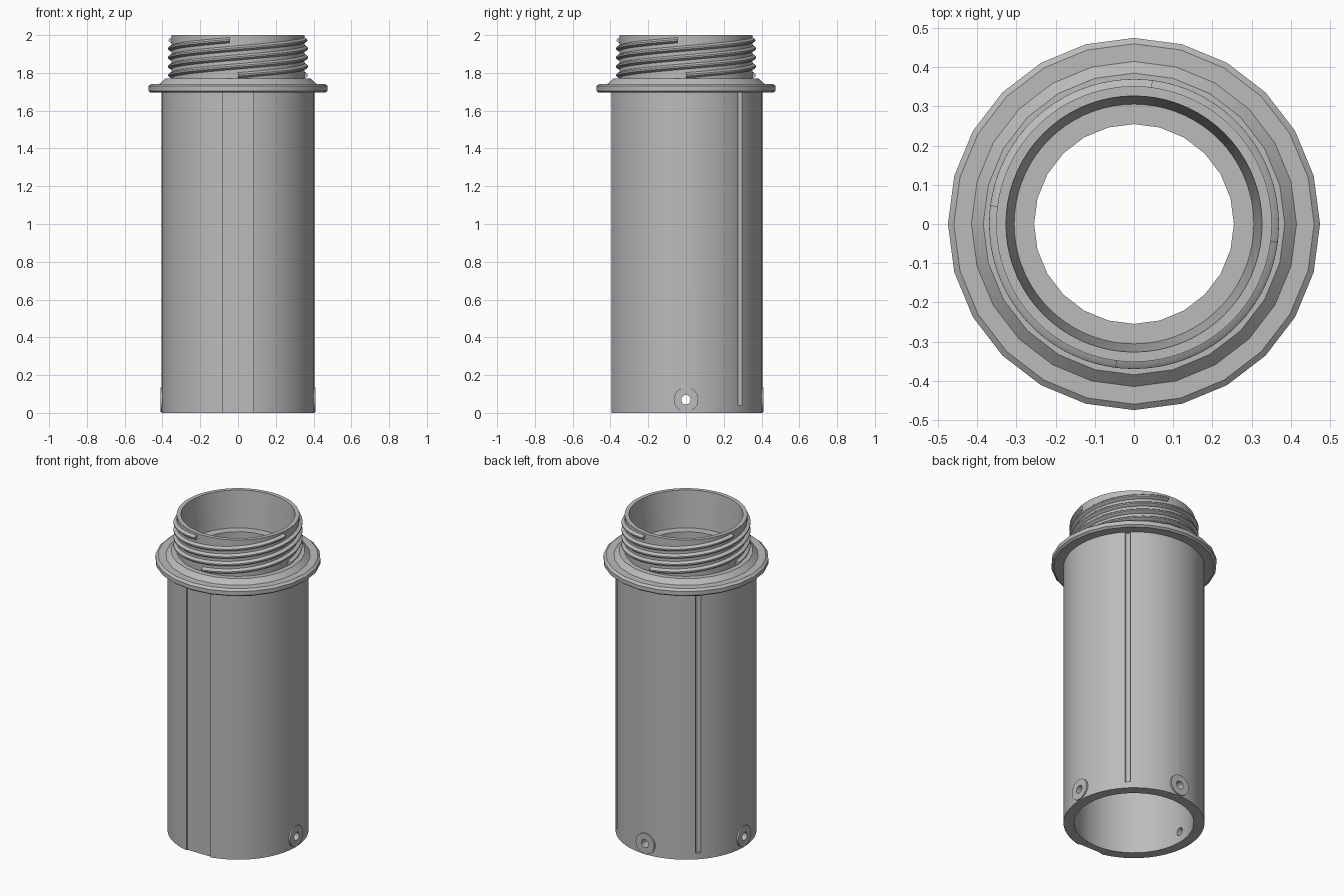
import bpy
import bmesh
from math import sin, cos, pi, radians
from mathutils import Matrix

cube = bpy.data.objects.get("Cube")
if cube:
    bpy.data.objects.remove(cube, do_unlink=True)

grey = bpy.data.materials.new("light_grey")
grey.use_nodes = True
tone = (0.5, 0.5, 0.5, 1)
grey.diffuse_color = tone
grey.node_tree.nodes["Principled BSDF"].inputs["Base Color"].default_value = tone


def make(name, bm):
    bmesh.ops.recalc_face_normals(bm, faces=bm.faces)
    mesh = bpy.data.meshes.new(name)
    bm.to_mesh(mesh)
    bm.free()
    mesh.materials.append(grey)
    ob = bpy.data.objects.new(name, mesh)
    bpy.context.collection.objects.link(ob)
    return ob


def sweep(name, section, turns, sides, lead=0, start=0, z=0):
    """Carry a closed (radius, height) section around the z axis."""
    bm = bmesh.new()
    closed = lead == 0
    rings = []
    for i in range(sides if closed else sides + 1):
        t = turns * i / sides
        a = start + 2 * pi * t
        rings.append([bm.verts.new((r * cos(a), r * sin(a), z + h + lead * t))
                      for r, h in section])
    n = len(section)
    for i in range(sides):
        one, two = rings[i], rings[(i + 1) % len(rings)]
        for j in range(n):
            k = (j + 1) % n
            bm.faces.new((one[j], two[j], two[k], one[k]))
    if not closed:
        bm.faces.new(rings[0])
        bm.faces.new(rings[-1])
    return make(name, bm)


def radial_rod(name, angle, radius, inner, outer, z):
    """A cylinder that points outwards from the z axis."""
    bm = bmesh.new()
    place = (Matrix.Rotation(angle, 4, 'Z')
             @ Matrix.Translation(((inner + outer) / 2, 0, z))
             @ Matrix.Rotation(pi / 2, 4, 'Y'))
    bmesh.ops.create_cone(bm, cap_ends=True, segments=24, radius1=radius,
                          radius2=radius, depth=outer - inner, matrix=place)
    return make(name, bm)


def cut(ob, cutters):
    for c in cutters:
        mod = ob.modifiers.new("cut", 'BOOLEAN')
        mod.operation = 'DIFFERENCE'
        mod.solver = 'EXACT'
        mod.object = c
    graph = bpy.context.evaluated_depsgraph_get()
    mesh = bpy.data.meshes.new_from_object(ob.evaluated_get(graph))
    ob.modifiers.clear()
    ob.data = mesh


# Hollow tube, flange with sloped collar, tapered neck
tube = sweep("tube_body", [(0.405, 0), (0.405, 1.70), (0.343, 1.70), (0.343, 0)], 1, 48)
flange = sweep("flange", [(0.255, 1.695), (0.462, 1.695), (0.475, 1.705), (0.475, 1.73),
                          (0.46, 1.742), (0.415, 1.742), (0.385, 1.77), (0.255, 1.77)], 1, 24)
neck = sweep("neck", [(0.352, 1.76), (0.352, 2), (0.327, 2), (0.305, 1.76)], 1, 72)
parts = [tube, flange, neck]

# Four-start screw thread, one turn each
ridge = [(0.345, -0.017), (0.362, -0.011), (0.37, -0.004),
         (0.37, 0.004), (0.362, 0.011), (0.345, 0.017)]
for i in range(4):
    parts.append(sweep(f"thread_{i + 1}", ridge, 0.98, 72, 0.19, (i - 1) * pi / 2, 1.787))

# Round pads with pin holes on the left, back and right
cutters = []
for side, angle in (("left", 0), ("back", pi / 2), ("right", pi)):
    pad = radial_rod(side + "_pad", angle, 0.065, 0.375, 0.411, 0.07)
    hole = radial_rod(side + "_hole_cutter", angle, 0.025, 0.3, 0.5, 0.07)
    cut(pad, [hole])
    parts.append(pad)
    cutters.append(hole)

# Two vertical grooves at the back corners
for angle in (45, 135):
    a = radians(angle)
    bm = bmesh.new()
    bmesh.ops.create_cone(bm, cap_ends=True, segments=16, radius1=0.016, radius2=0.016,
                          depth=1.7, matrix=Matrix.Translation(
                              (0.405 * cos(a), 0.405 * sin(a), 0.89)))
    cutters.append(make("groove_cutter", bm))

# Shallow flat strip down the front
bm = bmesh.new()
bmesh.ops.create_cube(bm, size=1, matrix=Matrix.Translation((0, -0.437, 0.8))
                      @ Matrix.Diagonal((0.166, 0.1, 2, 1)))
cutters.append(make("front_strip_cutter", bm))

cut(tube, cutters)
for c in cutters:
    bpy.data.objects.remove(c, do_unlink=True)

# Smooth curved walls, keep crisp edges
bpy.ops.object.select_all(action='DESELECT')
for ob in parts:
    ob.select_set(True)
bpy.context.view_layer.objects.active = tube
bpy.ops.object.shade_smooth_by_angle(angle=radians(30))
